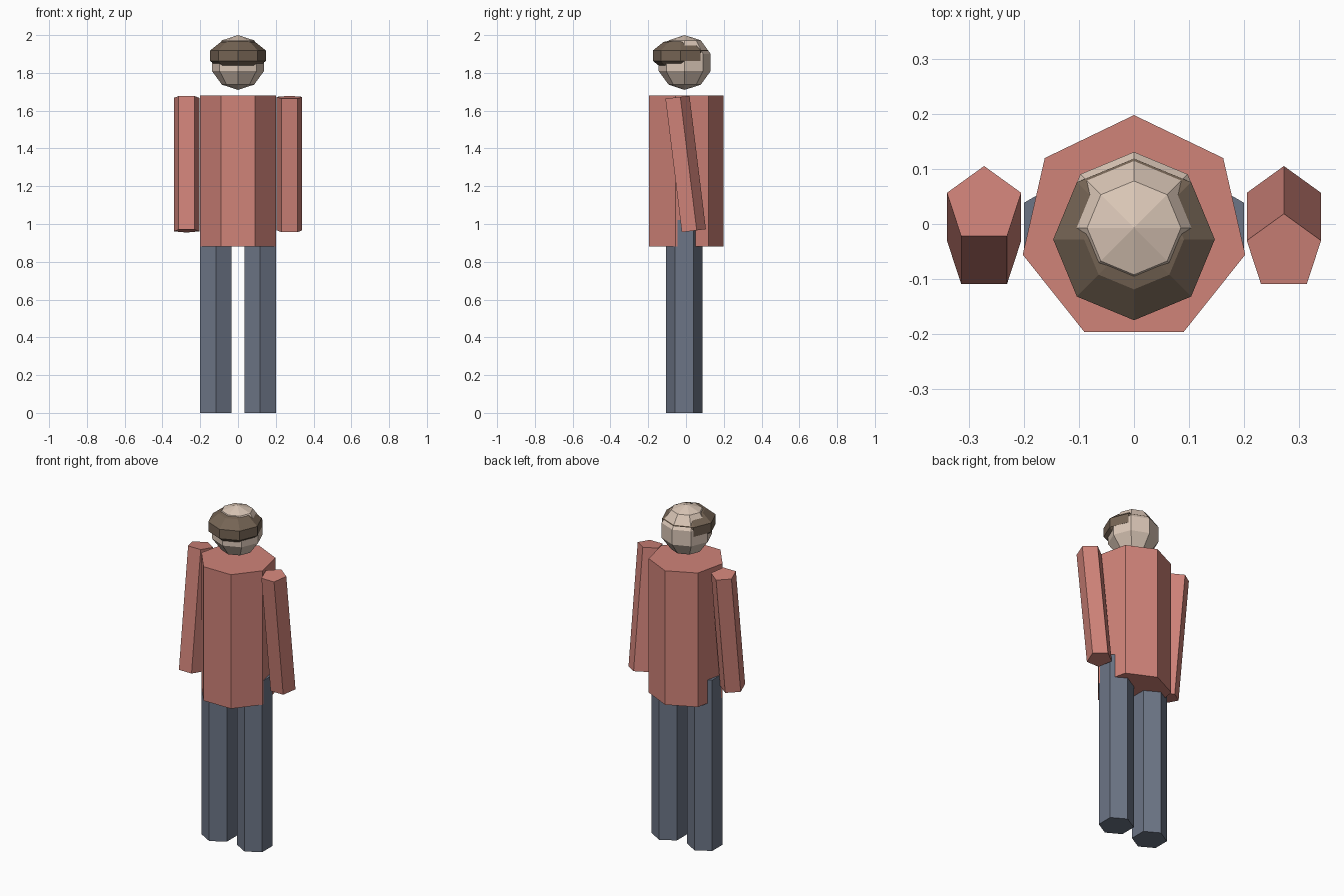
import bpy, bmesh, math
from mathutils import Vector

if "Cube" in bpy.data.objects:
    bpy.data.objects.remove(bpy.data.objects["Cube"])


def material(name, r, g, b):
    lin = lambda c: ((c / 255 + 0.055) / 1.055) ** 2.4
    m = bpy.data.materials.new(name)
    m.diffuse_color = (lin(r), lin(g), lin(b), 1)
    m.use_nodes = True
    m.node_tree.nodes["Principled BSDF"].inputs["Base Color"].default_value = m.diffuse_color
    return m


shirt = material("shirt_red", 208, 131, 121)
denim = material("trouser_blue", 108, 117, 134)
skin = material("skin_tan", 219, 199, 183)
brown = material("hair_brown", 117, 100, 84)


def add_object(name, bm, mat, loc, tilt=0.0):
    bmesh.ops.recalc_face_normals(bm, faces=bm.faces)
    me = bpy.data.meshes.new(name)
    bm.to_mesh(me)
    bm.free()
    me.materials.append(mat)
    ob = bpy.data.objects.new(name, me)
    ob.location = loc
    ob.rotation_euler.x = tilt
    bpy.context.collection.objects.link(ob)
    return ob


# Upright prism, centred on loc, with its first corner pointing to the back
def prism(name, sides, radius, height, loc, mat, tilt=0.0):
    bm = bmesh.new()
    ring = []
    for i in range(sides):
        a = math.pi / 2 + math.tau * i / sides
        ring.append(bm.verts.new((radius * math.cos(a), radius * math.sin(a), -height / 2)))
    base = bm.faces.new(ring)
    ext = bmesh.ops.extrude_face_region(bm, geom=[base], use_keep_orig=True)
    top = [g for g in ext["geom"] if isinstance(g, bmesh.types.BMVert)]
    bmesh.ops.translate(bm, verts=top, vec=Vector((0, 0, height)))
    return add_object(name, bm, mat, loc, tilt)


# Coarse faceted ball, optionally flattened
def ball(name, radius, half_height, loc, mat):
    bm = bmesh.new()
    bmesh.ops.create_uvsphere(bm, u_segments=8, v_segments=5, radius=radius)
    bmesh.ops.scale(bm, verts=bm.verts, vec=(1, 1, half_height / radius))
    return add_object(name, bm, mat, loc)


# Torso
prism("torso", 7, 0.2075, 0.80, (0, -0.0095, 1.28), shirt)

# Legs and swinging arms
for side, s in (("right", 1), ("left", -1)):
    prism(side + "_leg", 6, 0.096, 1.02, (s * 0.117, -0.0095, 0.51), denim)
    prism(side + "_arm", 5, 0.071, 0.712, (s * 0.2725, -0.0085, 1.317), shirt,
          s * math.radians(7))

# Head, with a flattened band pushed forward through it
ball("head", 0.145, 0.145, (0, -0.007, 1.855), skin)
ball("head_band", 0.1545, 0.09, (0, -0.028, 1.891), brown)
